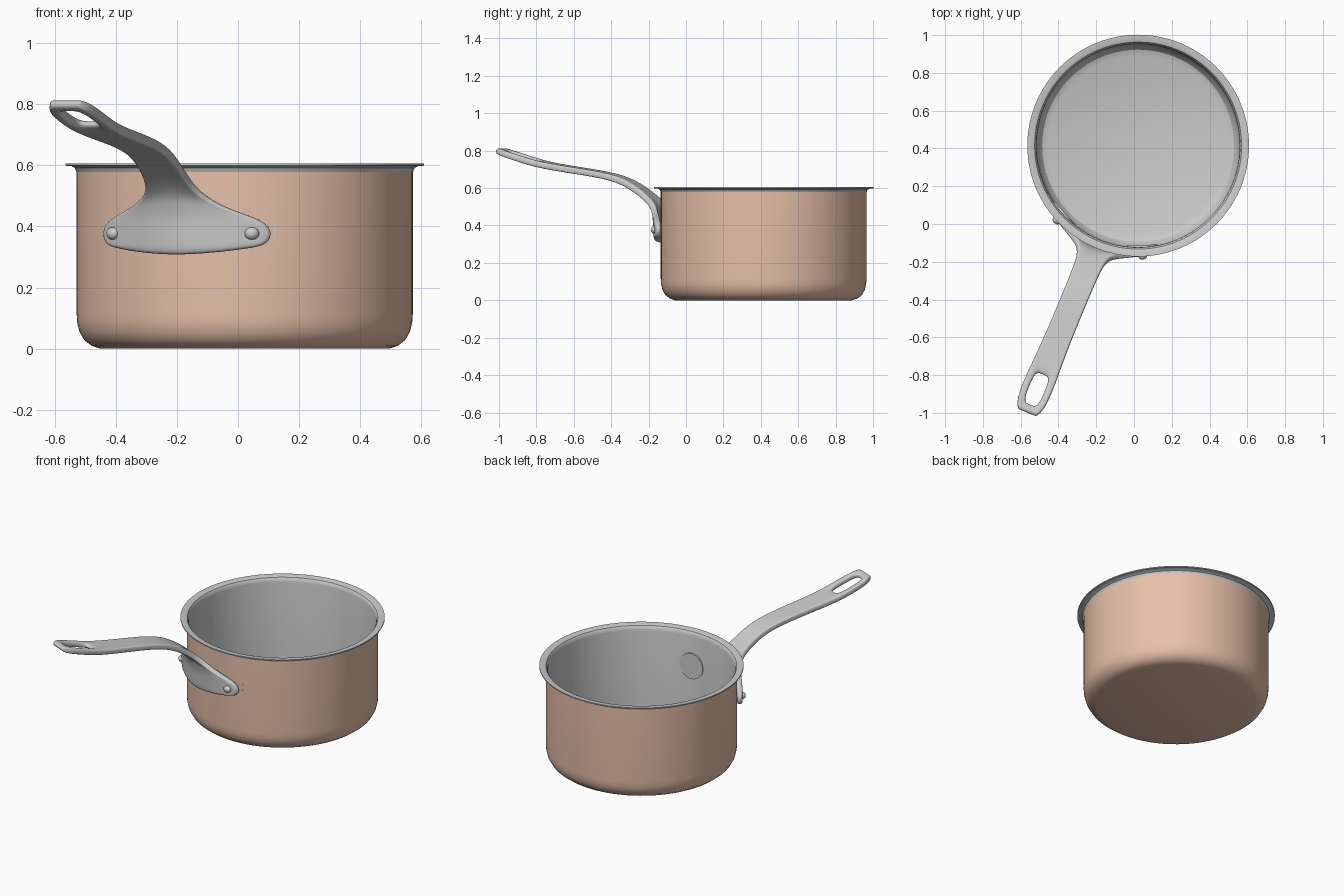
import bpy, bmesh, math
from mathutils import Vector, Matrix

if "Cube" in bpy.data.objects:
    bpy.data.objects.remove(bpy.data.objects["Cube"])

CX, CY = 0.022, 0.415                 # pot axis
DIR = math.radians(-90 - 22.6)        # handle direction around the pot

copper = bpy.data.materials.new("copper")
copper.diffuse_color = (0.80, 0.53, 0.40, 1)
copper.use_nodes = True
copper.node_tree.nodes["Principled BSDF"].inputs["Base Color"].default_value = copper.diffuse_color


def finish(name, bm, mat=None, angle=None):
    me = bpy.data.meshes.new(name)
    bm.to_mesh(me)
    bm.free()
    ob = bpy.data.objects.new(name, me)
    bpy.context.collection.objects.link(ob)
    if mat:
        me.materials.append(mat)
    for p in me.polygons:
        p.use_smooth = True
    if angle:
        bpy.ops.object.select_all(action='DESELECT')
        ob.select_set(True)
        bpy.context.view_layer.objects.active = ob
        bpy.ops.object.shade_smooth_by_angle(angle=math.radians(angle))
    return ob


def lathe(name, profile, flip=False, mat=None, n=96):
    bm = bmesh.new()
    rings = [[bm.verts.new((CX + r * math.cos(2 * math.pi * k / n),
                            CY + r * math.sin(2 * math.pi * k / n), z))
              for k in range(n)] for r, z in profile]
    for a, b in zip(rings, rings[1:]):
        for k in range(n):
            m = (k + 1) % n
            q = [a[k], a[m], b[m], b[k]]
            bm.faces.new(q[::-1] if flip else q)
    bmesh.ops.remove_doubles(bm, verts=bm.verts, dist=1e-5)
    return finish(name, bm, mat, 28)


def polar(r, ang, z):
    return Vector((CX + r * math.cos(ang), CY + r * math.sin(ang), z))


# copper outside
lathe("pot_body", [(0, 0), (.472, 0), (.500, .009), (.525, .028), (.541, .056),
                   (.548, .085), (.55, .115), (.55, .588)], mat=copper)

# steel lining with rolled-out rim
lathe("pot_lining", [(0, .013), (.478, .013), (.508, .025), (.528, .052), (.536, .08),
                     (.538, .11), (.538, .575), (.541, .591), (.548, .601), (.558, .605),
                     (.587, .606), (.587, .599), (.566, .597), (.556, .591), (.5505, .578)],
      flip=True)

# handle: rows of (radius, height, half width, edge lift, wrap round the pot)
rows = [
    (.592, .303, .285, .032, 1), (.602, .345, .315, .012, 1), (.607, .390, .318, .000, 1),
    (.609, .435, .285, -.012, 1), (.613, .472, .165, -.012, 1), (.620, .505, .095, 0, .7),
    (.655, .548, .076, 0, 0), (.725, .600, .072, 0, 0), (.820, .648, .070, 0, 0),
    (.950, .676, .070, 0, 0), (1.10, .697, .071, 0, 0), (1.23, .717, .075, 0, 0),
    (1.315, .735, .080, 0, 0), (1.40, .760, .082, 0, 0), (1.485, .786, .077, 0, 0),
    (1.532, .803, .052, 0, 0)]
cols = [-1, -.8, -.52, 0, .52, .8, 1]
radial = Vector((math.cos(DIR), math.sin(DIR), 0))
tangent = Vector((-radial.y, radial.x, 0))
bm = bmesh.new()
grid = []
for r, z, w, lift, wrap in rows:
    line = []
    for c in cols:
        s, zz = c * w, z + lift * abs(c) ** 1.5
        straight = Vector((CX, CY, zz)) + radial * r + tangent * s
        rw = r + (.568 - r) * min(1, abs(s) / .25)
        line.append(bm.verts.new(straight.lerp(polar(rw, DIR + s / .575, zz), wrap)))
    grid.append(line)
for i in range(len(rows) - 1):
    for j in range(len(cols) - 1):
        if i in (12, 13) and 1 < j < 4:      # hanging slot
            continue
        bm.faces.new((grid[i][j], grid[i][j + 1], grid[i + 1][j + 1], grid[i + 1][j]))
bmesh.ops.recalc_face_normals(bm, faces=bm.faces)
handle = finish("handle", bm)
sol = handle.modifiers.new("thickness", 'SOLIDIFY')
sol.thickness, sol.offset = .034, 0
sub = handle.modifiers.new("smooth", 'SUBSURF')
sub.levels = sub.render_levels = 3

# rivets: domed head outside, wide flat disc inside
for side, sign in (("left", -1), ("right", 1)):
    ang = DIR + sign * math.radians(24.9)
    turn = Matrix.Rotation(ang, 4, 'Z') @ Matrix.Rotation(math.pi / 2, 4, 'Y')
    bm = bmesh.new()
    bmesh.ops.create_uvsphere(bm, u_segments=24, v_segments=12, radius=.024,
                              matrix=Matrix.Translation(polar(.586, ang, .377)) @ turn
                              @ Matrix.Diagonal((.85, 1, .75, 1)))
    finish(side + "_rivet_head", bm)
    bm = bmesh.new()
    bmesh.ops.create_cone(bm, cap_ends=True, segments=40, radius1=.08, radius2=.08, depth=.018,
                          matrix=Matrix.Translation(polar(.536, ang, .39)) @ turn)
    finish(side + "_rivet_disc", bm, None, 30)
